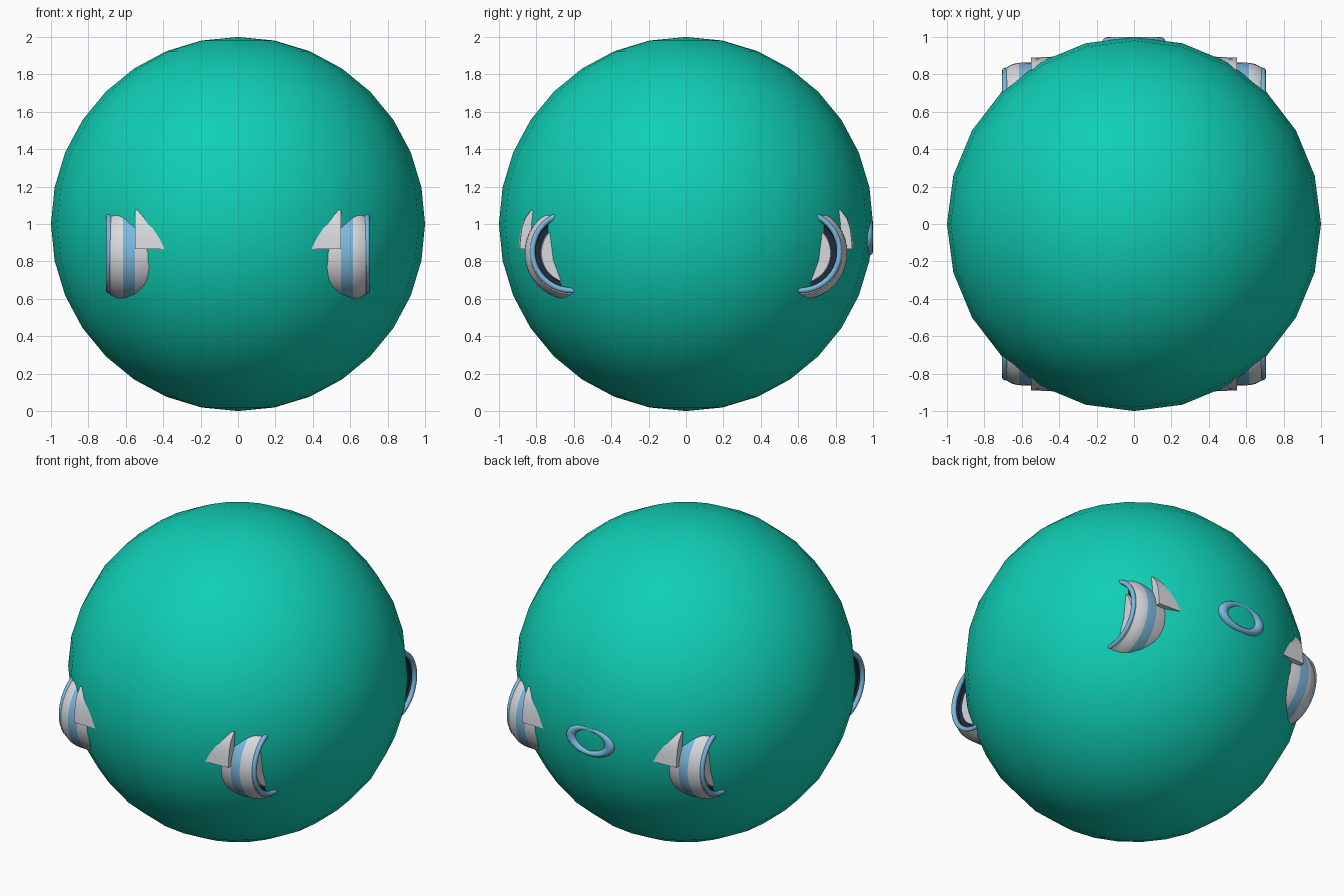
import bpy, math
from mathutils import Matrix

if "Cube" in bpy.data.objects:
    bpy.data.objects.remove(bpy.data.objects["Cube"])


def mat(name, rgb):
    m = bpy.data.materials.new(name)
    m.diffuse_color = (*rgb, 1)
    m.use_nodes = True
    m.node_tree.nodes["Principled BSDF"].inputs["Base Color"].default_value = m.diffuse_color
    return m


TEAL = mat("teal", (0.005, 0.62, 0.46))
BLUE = mat("light_blue", (0.2, 0.48, 0.72))
WHITE = mat("off_white", (0.68, 0.70, 0.73))
DARK = mat("dark_navy", (0.012, 0.025, 0.05))


def mesh_object(name, verts, faces, mats, smooth=True):
    me = bpy.data.meshes.new(name)
    me.from_pydata(verts, [], faces)
    for m in mats:
        me.materials.append(m)
    for p in me.polygons:
        p.use_smooth = smooth
    ob = bpy.data.objects.new(name, me)
    bpy.context.collection.objects.link(ob)
    return ob


def lathe_x(name, profile, bands, mats, centre, sx, n=40):
    """Spin (x, radius) points round an axis parallel to x."""
    _, cy, cz = centre
    verts, faces = [], []
    for x, r in profile:
        for i in range(n):
            a = 2 * math.pi * i / n
            verts.append((sx * x, cy + r * math.cos(a), cz + r * math.sin(a)))
    for k in range(len(profile) - 1):
        for i in range(n):
            j = (i + 1) % n
            f = (k * n + i, k * n + j, (k + 1) * n + j, (k + 1) * n + i)
            faces.append(f[::-1] if sx > 0 else f)
    ob = mesh_object(name, verts, faces, mats)
    for p in ob.data.polygons:
        p.material_index = bands[p.index // n]
    sharpen(ob, 40)
    return ob


def sharpen(ob, angle):
    bpy.ops.object.select_all(action='DESELECT')
    ob.select_set(True)
    bpy.context.view_layer.objects.active = ob
    bpy.ops.object.shade_smooth_by_angle(angle=math.radians(angle))


def torus(name, loc, rot, major, minor, scale=(1, 1, 1)):
    bpy.ops.mesh.primitive_torus_add(location=loc, rotation=rot, major_radius=major,
                                     minor_radius=minor, major_segments=40, minor_segments=12)
    ob = bpy.context.object
    ob.name = name
    ob.scale = scale
    ob.data.materials.append(BLUE)
    bpy.ops.object.shade_smooth()
    return ob


# main bubble
bpy.ops.mesh.primitive_uv_sphere_add(segments=24, ring_count=16, radius=1, location=(0, 0, 1))
bubble = bpy.context.object
bubble.name = "bubble"
bubble.data.materials.append(TEAL)
bpy.ops.object.shade_smooth()

# pod housing profile: inboard end, striped shell, lip, dark liner, pale hub
POD = [(0.40, 0.21), (0.44, 0.235), (0.49, 0.246), (0.55, 0.25), (0.615, 0.249),
       (0.65, 0.242), (0.685, 0.222), (0.69, 0.20), (0.665, 0.195), (0.66, 0.165),
       (0.672, 0.16), (0.675, 0.0)]
BANDS = [0, 0, 0, 1, 0, 0, 0, 2, 2, 0, 0]
# fin cross-section (y, z), following the bubble
FIN = [(0.897, 0.867), (0.893, 0.92), (0.885, 0.98), (0.868, 1.03), (0.835, 1.075)]

for sx, side in ((1, "right"), (-1, "left")):
    for sy, end in ((-1, "front"), (1, "back")):
        tag = f"{end}_{side}"
        c = (0.69 * sx, 0.613 * sy, 0.845)
        lathe_x("pod_" + tag, POD, BANDS, [WHITE, BLUE, DARK], c, sx)
        torus("pod_rim_" + tag, (c[0], c[1], 0.853), (0, math.pi / 2, 0), 0.208, 0.015)

        # curved fin plate on the inboard edge
        section = FIN + [(y - 0.05, z) for y, z in reversed(FIN)]
        n = len(section)
        verts = [(sx * x, sy * (y - dy), z) for x, dy in ((0.38, 0.0), (0.552, 0.008))
                 for y, z in section]
        faces = [(i, (i + 1) % n, n + (i + 1) % n, n + i) for i in range(n)]
        faces += [tuple(range(n))[::-1], tuple(range(n, 2 * n))]
        if sx * sy < 0:
            faces = [f[::-1] for f in faces]
        faces = [f[::-1] for f in faces]
        sharpen(mesh_object("fin_" + tag, verts, faces, [WHITE]), 30)

# oval ring on the back
torus("back_ring", (0, 0.973, 0.93), (math.pi / 2, 0, 0), 0.11, 0.027, (1.24, 0.72, 1))
